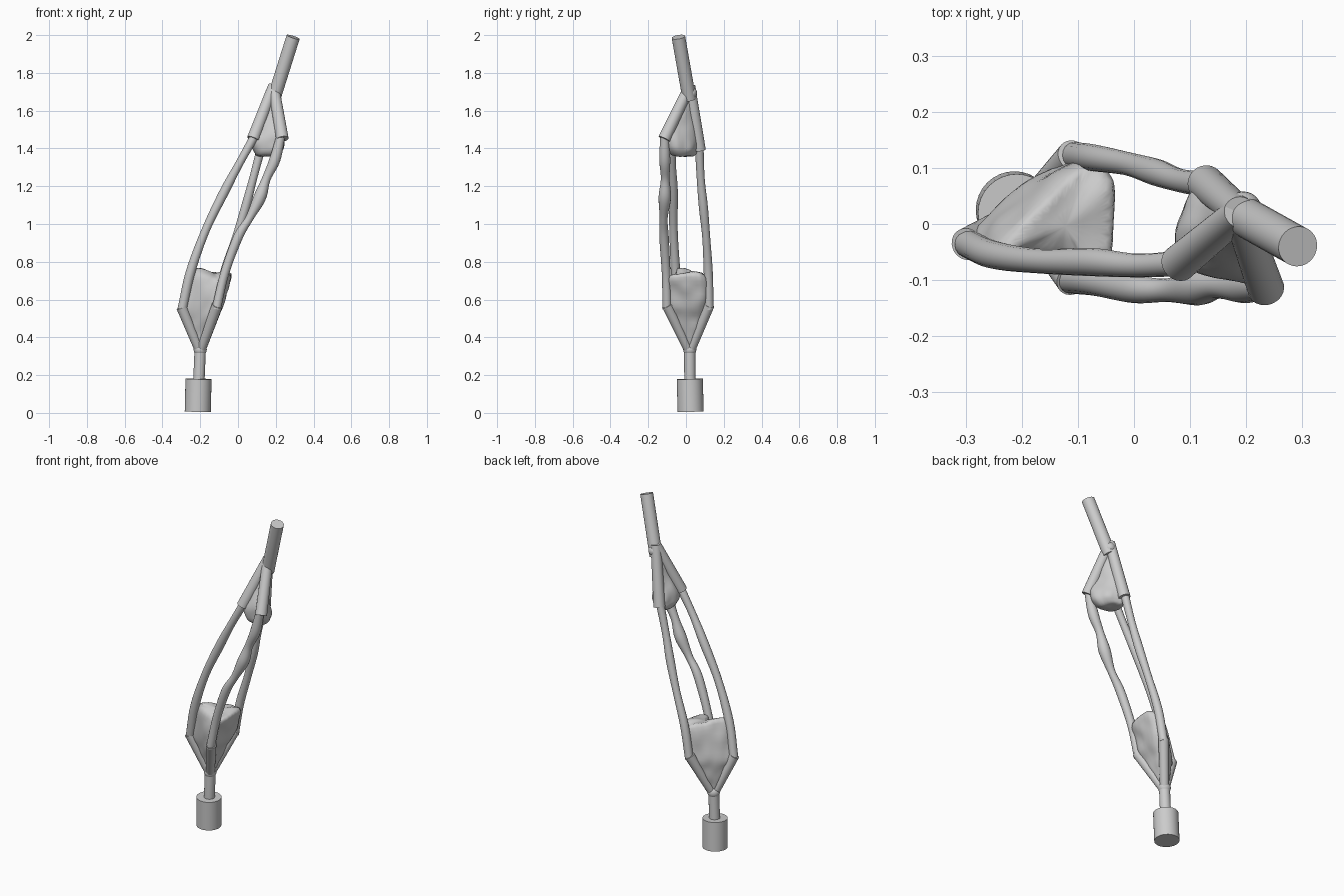
import bpy, bmesh, math
from mathutils import Vector as V, noise

cube = bpy.data.objects.get("Cube")
if cube:
    bpy.data.objects.remove(cube)

grey = bpy.data.materials.new("light grey")
grey.use_nodes = True
grey.diffuse_color = (0.6, 0.6, 0.6, 1)
grey.node_tree.nodes["Principled BSDF"].inputs["Base Color"].default_value = (0.6, 0.6, 0.6, 1)


def finish(name, bm, angle=40):
    bmesh.ops.recalc_face_normals(bm, faces=bm.faces)
    mesh = bpy.data.meshes.new(name)
    bm.to_mesh(mesh)
    bm.free()
    mesh.materials.append(grey)
    obj = bpy.data.objects.new(name, mesh)
    bpy.context.collection.objects.link(obj)
    bpy.ops.object.select_all(action="DESELECT")
    obj.select_set(True)
    bpy.context.view_layer.objects.active = obj
    bpy.ops.object.shade_smooth_by_angle(angle=math.radians(angle))
    return obj


def bridge(bm, rings):
    for a, b in zip(rings, rings[1:]):
        for i in range(len(a)):
            j = (i + 1) % len(a)
            bm.faces.new((a[i], a[j], b[j], b[i]))


def tube(name, points, radii, sides=24):
    """Round capped tube through points."""
    pts = [V(p) for p in points]
    bm = bmesh.new()
    rings, side = [], V((0, 1, 0))
    for i, p in enumerate(pts):
        d = (pts[min(i + 1, len(pts) - 1)] - pts[max(i - 1, 0)]).normalized()
        side = (side - d * side.dot(d)).normalized()
        up = d.cross(side)
        ring = []
        for k in range(sides):
            a = math.tau * k / sides
            ring.append(bm.verts.new(p + (side * math.cos(a) + up * math.sin(a)) * radii[i]))
        rings.append(ring)
    bridge(bm, rings)
    bm.faces.new(rings[0])
    bm.faces.new(rings[-1])
    return finish(name, bm)


def smooth_path(points, steps=6):
    """Catmull-Rom interpolation; works on (x, y, z, radius)."""
    p = [V(q) for q in points]
    p = [p[0] * 2 - p[1]] + p + [p[-1] * 2 - p[-2]]
    out = []
    for a, b, c, d in zip(p, p[1:], p[2:], p[3:]):
        for k in range(steps):
            t = k / steps
            out.append((b * 2 + (c - a) * t + (a * 2 - b * 5 + c * 4 - d) * t * t
                        + (b * 3 - a - c * 3 + d) * t ** 3) / 2)
    return out + [p[-2]]


def web(name, levels, wrinkle, seed):
    """Skin lofted over triangular rings: (three corners, three bulges, three sags)."""
    bm = bmesh.new()
    rings, n = [], 8
    for corners, bulge, sag in levels:
        c = [V(q) for q in corners]
        mid = (c[0] + c[1] + c[2]) / 3
        ring = []
        for s in range(3):
            a, b = c[s], c[(s + 1) % 3]
            out = (a + b) / 2 - mid
            out = V((out.x, out.y, 0)).normalized()
            for k in range(n):
                t = k / n
                w = 1 - abs(2 * t - 1) ** 3
                ring.append(bm.verts.new(a.lerp(b, t) + out * bulge[s] * w - V((0, 0, sag[s] * w))))
        rings.append(ring)
    bridge(bm, rings)
    for end in (rings[0], rings[-1]):
        hub = bm.verts.new(sum((v.co for v in end), V()) / len(end))
        for i in range(len(end)):
            bm.faces.new((end[i], end[(i + 1) % len(end)], hub))
    bmesh.ops.recalc_face_normals(bm, faces=bm.faces)
    bmesh.ops.subdivide_edges(bm, edges=bm.edges, cuts=1, use_grid_fill=True)
    bm.normal_update()
    for v in bm.verts:
        q = V((v.co.x * 14, v.co.y * 14, v.co.z * 22 + seed))
        v.co += v.normal * noise.noise(q) * wrinkle
    obj = finish(name, bm, 150)
    mod = obj.modifiers.new("soften", "SUBSURF")
    mod.levels = mod.render_levels = 1


# Base weight, stem and top rod
tube("base_cylinder", [(-0.213, 0.025, 0.007), (-0.209, 0.02, 0.18)], [0.069, 0.069], 32)
tube("base_stem", [(-0.207, 0.021, 0.17), (-0.2, 0.02, 0.34)], [0.03, 0.03])
tube("top_rod", [(0.188, 0.018, 1.66), (0.292, -0.04, 1.99)], [0.036, 0.036], 32)

# Joint knobs
for name, pos, r in (("upper_knob", (0.195, 0.026, 1.695), 0.032), ("lower_knob", (-0.2, 0.02, 0.335), 0.035)):
    bm = bmesh.new()
    bmesh.ops.create_uvsphere(bm, u_segments=24, v_segments=12, radius=r)
    bmesh.ops.translate(bm, verts=bm.verts, vec=pos)
    finish(name, bm)

# Spreading arms at both ends
upper_apex, lower_apex = V((0.188, 0.02, 1.73)), V((-0.2, 0.02, 0.32))
upper = [V((0.235, -0.115, 1.45)), V((0.08, -0.07, 1.45)), V((0.128, 0.072, 1.39))]
lower = [V((-0.11, -0.1, 0.57)), V((-0.298, -0.036, 0.56)), V((-0.108, 0.122, 0.57))]
for i, label in enumerate(("front", "side", "back")):
    tube("upper_arm_" + label, [upper_apex, upper[i]], [0.029, 0.033])
    tube("lower_arm_" + label, [lower_apex, lower[i]], [0.024, 0.029])

# Long strands joining the arms
strands = {
    "strand_front": [(-0.115, -0.1, 0.55, 0.024), (-0.07, -0.105, 0.74, 0.023), (0.0, -0.116, 0.93, 0.025),
                     (0.06, -0.118, 1.03, 0.021), (0.115, -0.112, 1.14, 0.033), (0.15, -0.11, 1.24, 0.023),
                     (0.195, -0.112, 1.34, 0.029), (0.228, -0.113, 1.47, 0.023)],
    "strand_side": [(-0.295, -0.036, 0.55, 0.025), (-0.25, -0.055, 0.75, 0.025), (-0.17, -0.066, 0.97, 0.022),
                    (-0.073, -0.068, 1.17, 0.025), (0.007, -0.074, 1.32, 0.021), (0.085, -0.07, 1.46, 0.023)],
    "strand_back": [(-0.108, 0.122, 0.55, 0.024), (-0.072, 0.118, 0.74, 0.024), (-0.01, 0.107, 0.93, 0.021),
                    (0.04, 0.092, 1.09, 0.024), (0.08, 0.078, 1.24, 0.021), (0.125, 0.07, 1.41, 0.023)],
}
for name, path in strands.items():
    p = smooth_path(path)
    tube(name, [q[:3] for q in p], [q[3] for q in p], 16)


def along(apex, ends, t):
    return [apex.lerp(e, t) for e in ends]


flat = (0, 0, 0)
# Skin between the upper arms, swelling at its lower rim
web("upper_web", [
    (along(upper_apex, upper, 0.12), (0.02, 0.02, 0.02), flat),
    (along(upper_apex, upper, 0.4), (0.012, 0.02, 0.015), flat),
    (along(upper_apex, upper, 0.7), (0.008, 0.025, 0.018), flat),
    (along(upper_apex, upper, 0.95), (0.012, 0.035, 0.045), flat),
    ([(0.22, -0.105, 1.405), (0.083, -0.065, 1.405), (0.13, 0.062, 1.38)], (0.015, 0.035, 0.055), flat),
    ([(0.19, -0.08, 1.36), (0.1, -0.05, 1.365), (0.135, 0.045, 1.355)], (0.01, 0.02, 0.035), flat),
], 0.012, 3)

# Skin between the lower arms, continuing up the strands
web("lower_web", [
    (along(lower_apex, lower, 0.12), (0.015, 0.02, 0.02), flat),
    (along(lower_apex, lower, 0.4), (0.005, 0.02, 0.02), flat),
    (along(lower_apex, lower, 0.7), (0, 0.02, 0.025), flat),
    (along(lower_apex, lower, 0.97), (-0.005, 0.02, 0.035), flat),
    ([(-0.085, -0.105, 0.66), (-0.273, -0.05, 0.67), (-0.088, 0.125, 0.65)], (-0.015, 0.015, 0.04), (0.01, 0, 0)),
    ([(-0.073, -0.107, 0.725), (-0.255, -0.06, 0.775), (-0.07, 0.12, 0.735)], (-0.02, 0.01, 0.045), (0.03, -0.01, -0.01)),
], 0.018, 11)
